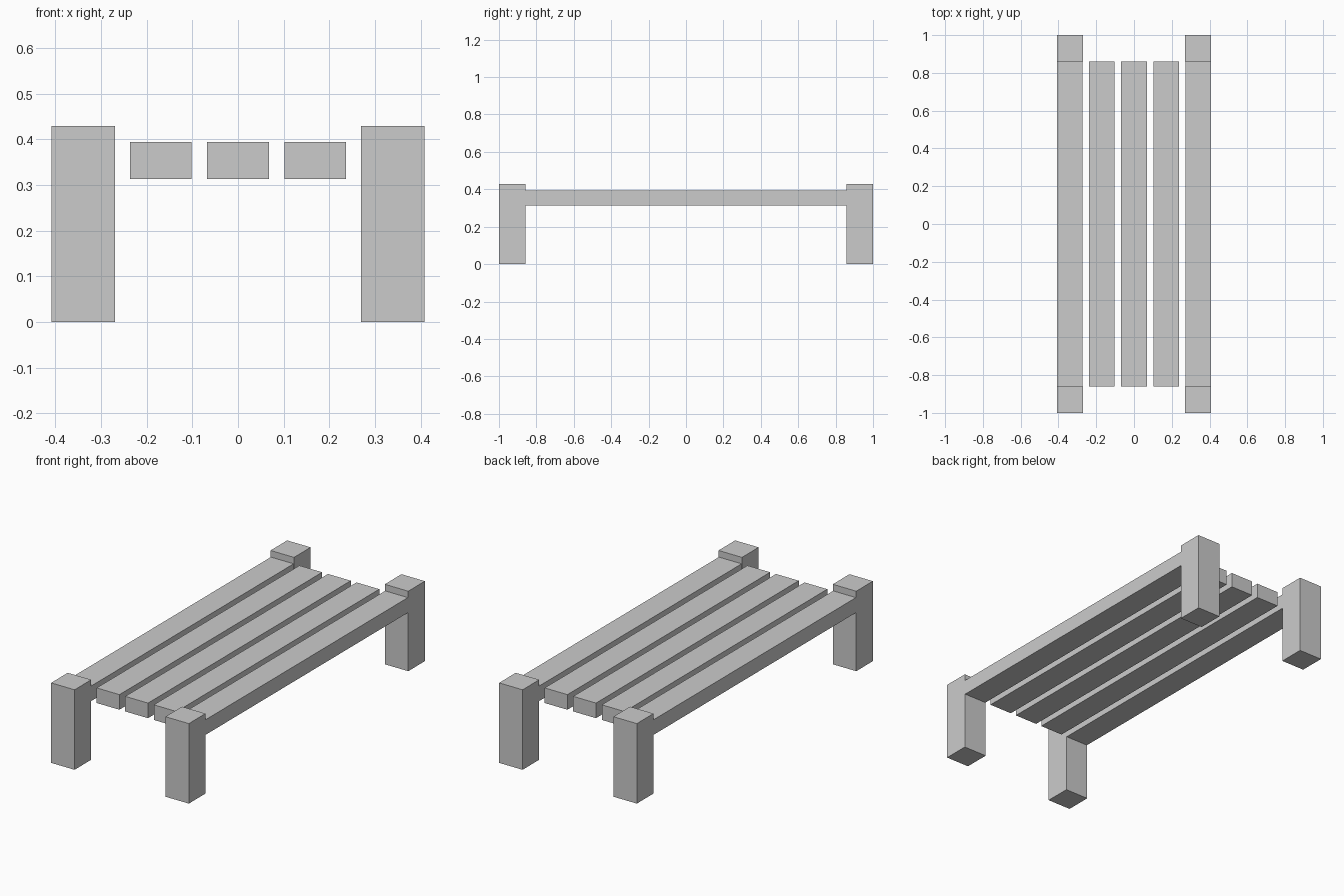
import bpy

if "Cube" in bpy.data.objects:
    bpy.data.objects.remove(bpy.data.objects["Cube"])


def box(name, lo, hi):
    """Box spanning two opposite corners."""
    bpy.ops.mesh.primitive_cube_add(
        size=1, location=[(a + b) / 2 for a, b in zip(lo, hi)])
    ob = bpy.context.object
    ob.name = name
    ob.scale = [b - a for a, b in zip(lo, hi)]
    bpy.ops.object.transform_apply(location=False, rotation=False, scale=True)
    return ob


LEG_W, LEG_H = 0.139, 0.429
SLAT_W, SLAT_PITCH = 0.135, 0.1695
SLAT_BOTTOM, SLAT_TOP = 0.313, 0.394
LEG_INNER_Y = 0.859
leg_x = 2 * SLAT_PITCH

# Four corner legs, in line with the outer slats
for y_name, sy in (("front", -1), ("back", 1)):
    for x_name, sx in (("left", -1), ("right", 1)):
        y0, y1 = sorted((sy * LEG_INNER_Y, sy * 1.0))
        box(f"{y_name}_{x_name}_leg",
            (sx * leg_x - LEG_W / 2, y0, 0),
            (sx * leg_x + LEG_W / 2, y1, LEG_H))

# Five lengthwise slats; the outer two butt against the legs
for i in range(-2, 3):
    x = i * SLAT_PITCH
    box(f"{'side_rail' if abs(i) == 2 else 'slat'}_{i + 3}",
        (x - SLAT_W / 2, -LEG_INNER_Y, SLAT_BOTTOM),
        (x + SLAT_W / 2, LEG_INNER_Y, SLAT_TOP))
